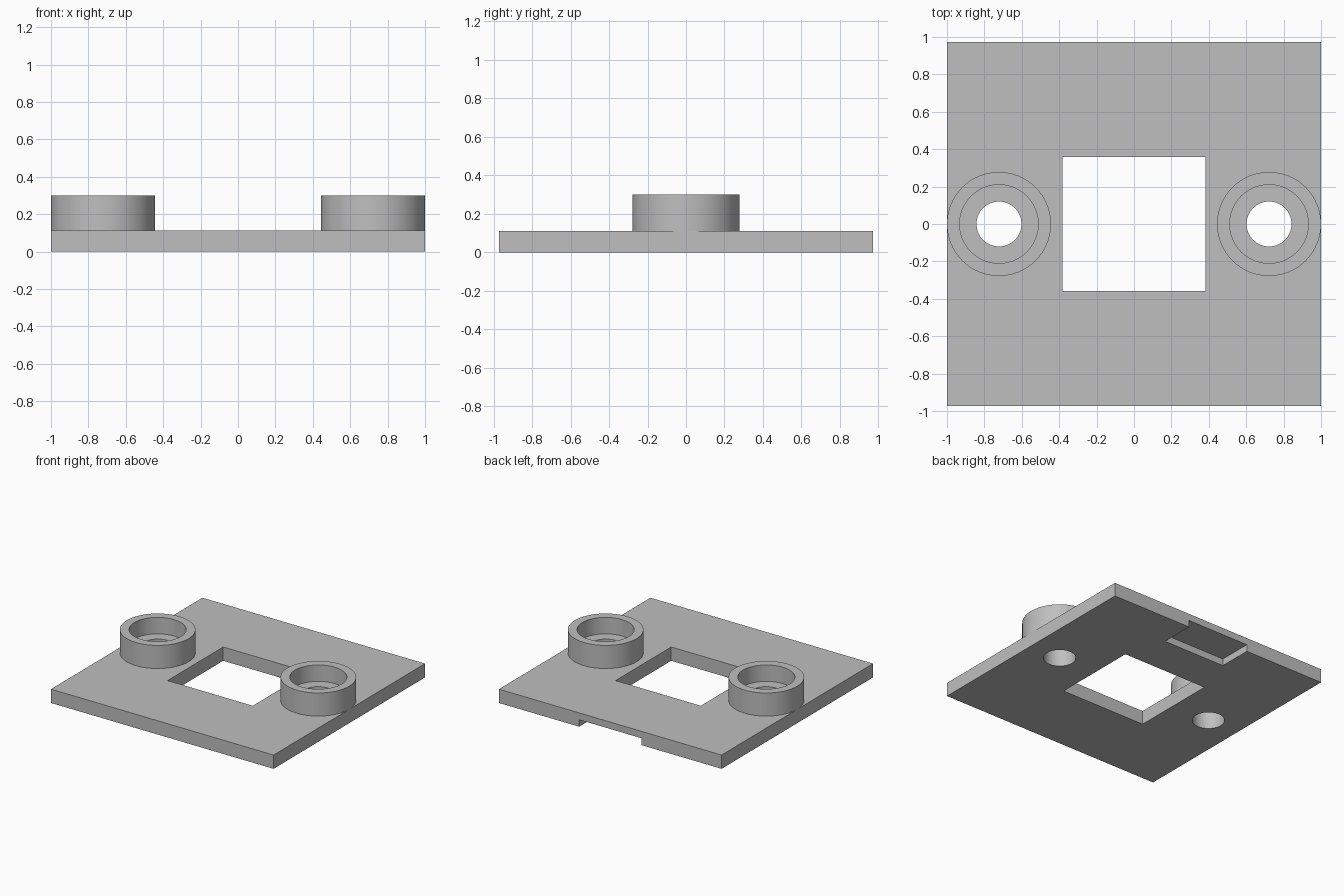
import bpy
import bmesh
from mathutils import Matrix, Vector
from math import tau

# Remove the default cube
cube = bpy.data.objects.get("Cube")
if cube:
    bpy.data.objects.remove(cube, do_unlink=True)

SEGMENTS = 96
PLATE_X, PLATE_Y, PLATE_Z = 1.0, 0.972, 0.112     # half width, half depth, thickness
BOSS_X, BOSS_R, BOSS_TOP = 0.722, 0.278, 0.3
BORE_R, POCKET_R, POCKET_Z = 0.12, 0.21, 0.166

grey = bpy.data.materials.new("plain grey")
grey.use_nodes = True
colour = (0.52, 0.52, 0.52, 1)
grey.diffuse_color = colour
grey.node_tree.nodes["Principled BSDF"].inputs["Base Color"].default_value = colour


def make_object(name, bm):
    mesh = bpy.data.meshes.new(name)
    bm.to_mesh(mesh)
    bm.free()
    mesh.materials.append(grey)
    obj = bpy.data.objects.new(name, mesh)
    bpy.context.collection.objects.link(obj)
    return obj


def box(name, low, high):
    low, high = Vector(low), Vector(high)
    bm = bmesh.new()
    place = Matrix.Translation((low + high) / 2) @ Matrix.Diagonal((*(high - low), 1))
    bmesh.ops.create_cube(bm, size=1, matrix=place)
    return make_object(name, bm)


def cylinder(name, x, radius):
    bm = bmesh.new()
    bmesh.ops.create_cone(bm, cap_ends=True, segments=SEGMENTS, radius1=radius,
                          radius2=radius, depth=1, matrix=Matrix.Translation((x, 0, 0)))
    return make_object(name, bm)


def lathe(name, profile, x):
    bm = bmesh.new()
    verts = [bm.verts.new((r, 0, z)) for r, z in profile]
    edges = [bm.edges.new(pair) for pair in zip(verts, verts[1:])]
    bmesh.ops.spin(bm, geom=verts + edges, cent=(0, 0, 0), axis=(0, 0, 1),
                   angle=tau, steps=SEGMENTS, use_duplicate=False)
    bmesh.ops.remove_doubles(bm, verts=bm.verts, dist=0.0001)
    bmesh.ops.recalc_face_normals(bm, faces=bm.faces)
    obj = make_object(name, bm)
    obj.location.x = x
    return obj


def smooth(obj):
    bpy.ops.object.select_all(action='DESELECT')
    obj.select_set(True)
    bpy.context.view_layer.objects.active = obj
    bpy.ops.object.shade_smooth_by_angle()


# Base plate with central window, two bores and a notch under the back edge
plate = box("base_plate", (-PLATE_X, -PLATE_Y, 0), (PLATE_X, PLATE_Y, PLATE_Z))
cutters = [
    box("window_cutter", (-0.383, -0.357, -1), (0.383, 0.357, 1)),
    box("notch_cutter", (-0.28, 0.694, -1), (0.28, 2, PLATE_Z / 2)),
    cylinder("left_bore_cutter", BOSS_X, BORE_R),
    cylinder("right_bore_cutter", -BOSS_X, BORE_R),
]
for cutter in cutters:
    cutter.hide_render = True
    cut = plate.modifiers.new(cutter.name, 'BOOLEAN')
    cut.operation = 'DIFFERENCE'
    cut.solver = 'EXACT'
    cut.object = cutter

# Bake the cuts and drop the cutters
graph = bpy.context.evaluated_depsgraph_get()
baked = bpy.data.meshes.new_from_object(plate.evaluated_get(graph))
plate.modifiers.clear()
plate.data = baked
for cutter in cutters:
    bpy.data.objects.remove(cutter, do_unlink=True)
smooth(plate)

# Counterbored round bosses, one on each side
boss_profile = [(BORE_R, PLATE_Z), (BORE_R, POCKET_Z), (POCKET_R, POCKET_Z),
                (POCKET_R, BOSS_TOP), (BOSS_R, BOSS_TOP), (BOSS_R, PLATE_Z)]
for side, x in (("left", BOSS_X), ("right", -BOSS_X)):
    smooth(lathe(side + "_boss", boss_profile, x))
